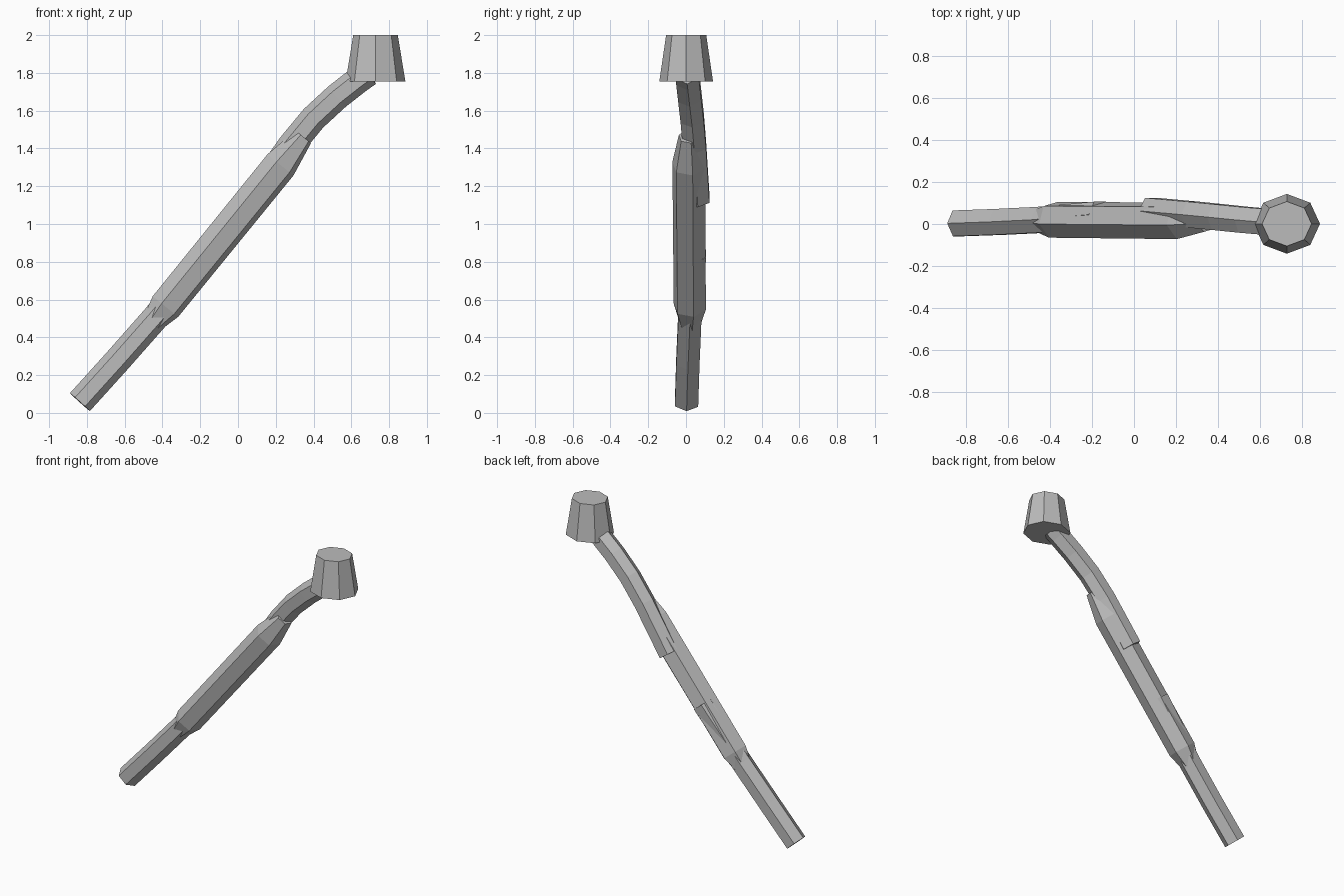
import bpy, bmesh, math
from mathutils import Vector

cube = bpy.data.objects.get("Cube")
if cube:
    bpy.data.objects.remove(cube, do_unlink=True)

grey = bpy.data.materials.new("plain grey")
grey.use_nodes = True
COLOUR = (0.5, 0.5, 0.5, 1)
grey.diffuse_color = COLOUR
grey.node_tree.nodes["Principled BSDF"].inputs["Base Color"].default_value = COLOUR


def loft(name, path, radii, sides=6, turn=0.0):
    """Closed, flat-faced tube: one polygon ring per path point, with end caps."""
    pts = [Vector(p) for p in path]
    bm = bmesh.new()
    rings = []
    for i, (c, r) in enumerate(zip(pts, radii)):
        t = (pts[min(i + 1, len(pts) - 1)] - pts[max(i - 1, 0)]).normalized()
        side = (Vector((0, 1, 0)) - t * t.y).normalized()
        up = side.cross(t)
        if up.z < 0:
            up.negate()
        ring = []
        for k in range(sides):
            a = turn + math.tau * k / sides
            ring.append(bm.verts.new(c + r * (math.cos(a) * up + math.sin(a) * side)))
        rings.append(ring)
    for a, b in zip(rings, rings[1:]):
        for k in range(sides):
            n = (k + 1) % sides
            bm.faces.new((a[k], a[n], b[n], b[k]))
    bm.faces.new(rings[0])
    bm.faces.new(rings[-1])
    bmesh.ops.recalc_face_normals(bm, faces=bm.faces)
    mesh = bpy.data.meshes.new(name)
    bm.to_mesh(mesh)
    bm.free()
    mesh.materials.append(grey)
    obj = bpy.data.objects.new(name, mesh)
    bpy.context.collection.objects.link(obj)
    return obj


# Lower rod, ending inside the sleeve
loft("lower_rod",
     [(-0.837, 0.003, 0.057), (-0.64, 0.01, 0.275), (-0.437, 0.02, 0.505), (-0.16, 0.045, 0.845)],
     [0.071] * 4)

# Upper rod, bending over into the cup
loft("upper_rod",
     [(0.08, 0.063, 1.13), (0.28, 0.045, 1.415), (0.40, 0.033, 1.56),
      (0.525, 0.02, 1.675), (0.64, 0.01, 1.765), (0.69, 0.006, 1.8)],
     [0.071] * 6)

# Thicker sleeve with tapered ends, slightly rolled about its axis
loft("sleeve",
     [(-0.464, 0.02, 0.463), (-0.384, 0.02, 0.563), (0.225, 0.015, 1.313), (0.345, 0.015, 1.462)],
     [0.055, 0.089, 0.091, 0.055], turn=math.radians(-13))

# Eight-sided cup at the top
cup = loft("cup", [(0.728, 0.001, 1.755), (0.728, 0.001, 2.0)], [0.158, 0.118], sides=8)
for v in cup.data.vertices:
    v.co.y *= 0.9
